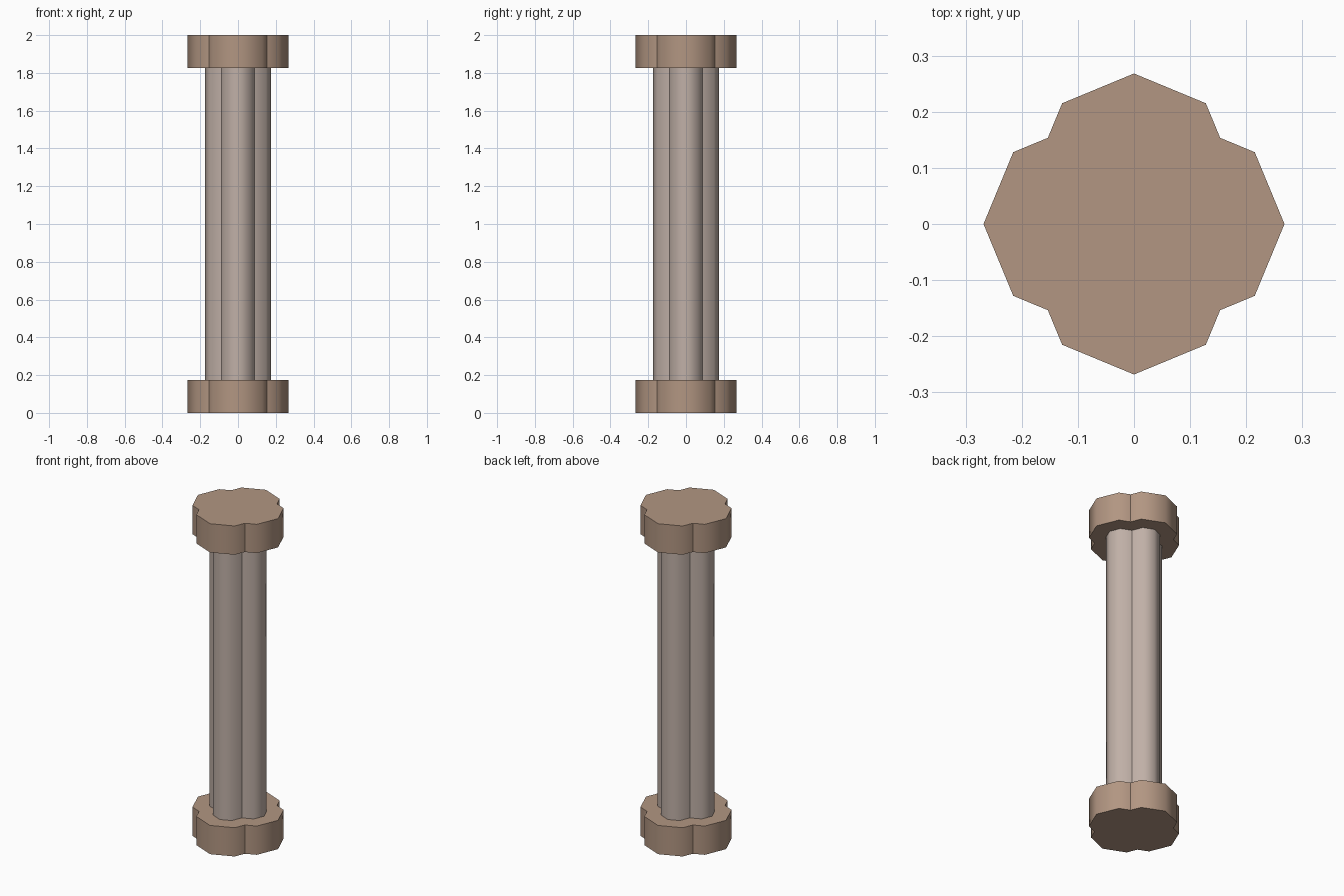
import bpy, bmesh
from math import radians, sin, cos, pi

cube = bpy.data.objects.get("Cube")
if cube:
    bpy.data.objects.remove(cube, do_unlink=True)


def make_material(name, rgb):
    mat = bpy.data.materials.new(name)
    mat.use_nodes = True
    mat.diffuse_color = (*rgb, 1)
    mat.node_tree.nodes["Principled BSDF"].inputs["Base Color"].default_value = (*rgb, 1)
    return mat


LOBE = 0.0872  # distance of each lobe's centre from the axis


def quatrefoil(radius, valley):
    """Outline of four merged octagons, each lobe starting at a valley point."""
    k = radius * cos(pi / 4)
    lobe = [(valley, -valley), (LOBE + k, -k), (LOBE + radius, 0), (LOBE + k, k)]
    return [(x * cos(a) - y * sin(a), x * sin(a) + y * cos(a))
            for a in (i * pi / 2 for i in range(4)) for x, y in lobe]


def prism(name, outline, bottom, top, mat):
    bm = bmesh.new()
    base = bm.faces.new([bm.verts.new((x, y, bottom)) for x, y in outline])
    moved = bmesh.ops.extrude_face_region(bm, geom=[base], use_keep_orig=True)["geom"]
    for v in moved:
        if isinstance(v, bmesh.types.BMVert):
            v.co.z = top
    bmesh.ops.recalc_face_normals(bm, faces=bm.faces)
    # Smooth lobes, crisp rims and crisp valleys between lobes
    for f in bm.faces:
        f.smooth = abs(f.normal.z) < 0.5
    for e in bm.edges:
        a, b = e.verts
        upright = abs(a.co.z - b.co.z) > 0.01
        in_valley = abs(abs(a.co.x) - abs(a.co.y)) < 0.001
        e.smooth = upright and not in_valley
    mesh = bpy.data.meshes.new(name)
    bm.to_mesh(mesh)
    bm.free()
    mesh.materials.append(mat)
    obj = bpy.data.objects.new(name, mesh)
    bpy.context.collection.objects.link(obj)
    return obj


brown = make_material("brown stone", (0.445, 0.305, 0.223))
pale = make_material("pale stone", (0.527, 0.434, 0.386))

# Wide slabs at both ends
slab = quatrefoil(0.181, 0.1536)
prism("base_slab", slab, 0, 0.174, brown)
prism("top_slab", slab, 1.826, 2, brown)

# Slender clustered shaft whose lobes just touch
prism("shaft", quatrefoil(LOBE, LOBE), 0.174, 1.826, pale)
